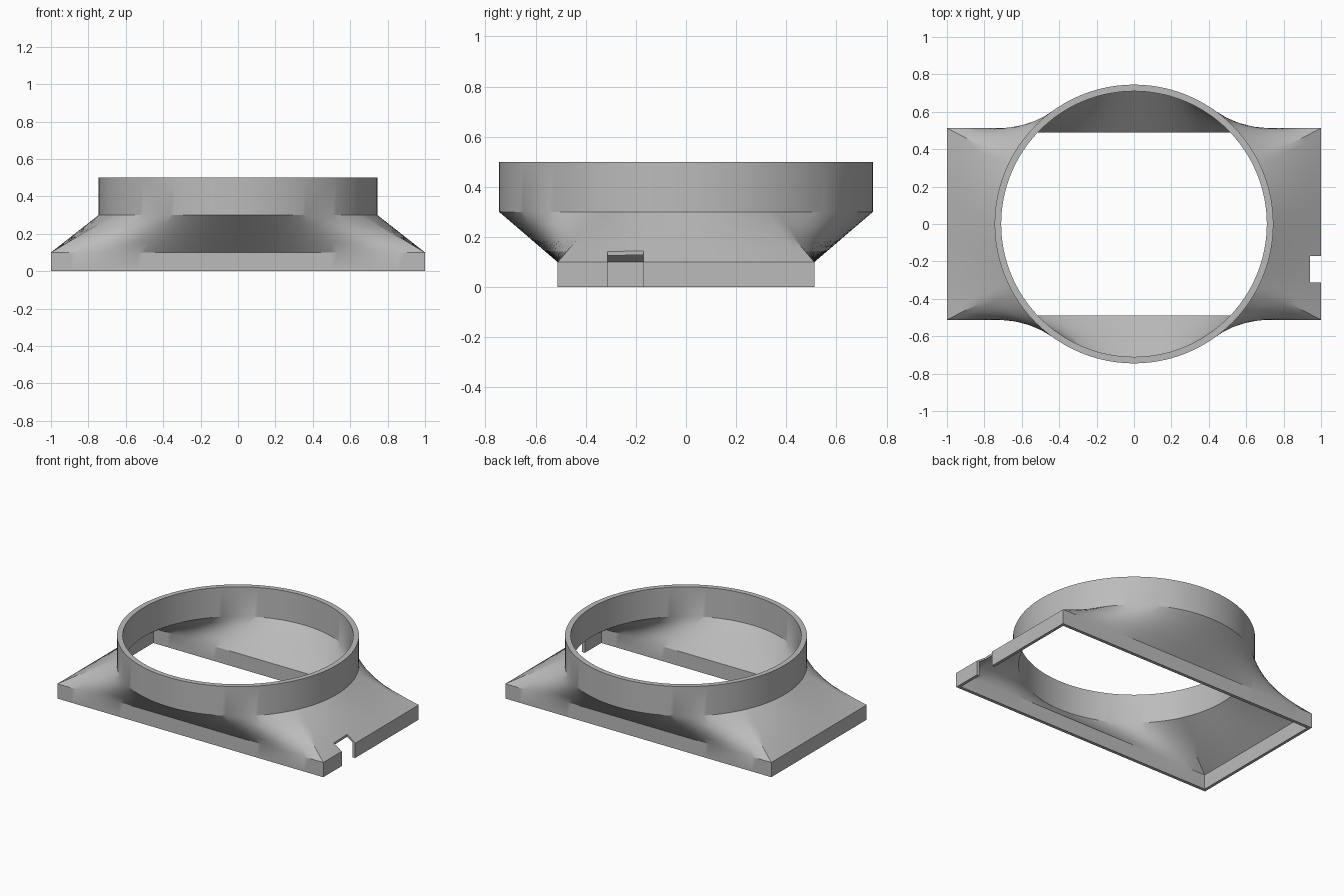
import bpy
import bmesh
from math import atan2, cos, sin, pi, radians

cube = bpy.data.objects.get("Cube")
if cube:
    bpy.data.objects.remove(cube, do_unlink=True)

# Plain grey plastic
grey = bpy.data.materials.new("grey plastic")
grey.use_nodes = True
colour = (0.5, 0.5, 0.5, 1)
grey.diffuse_color = colour
grey.node_tree.nodes["Principled BSDF"].inputs["Base Color"].default_value = colour

LOFT_STEPS = 4


def matched_outlines(hx, hy, radius):
    """Evenly matched points on a rectangle and on a circle."""
    a = atan2(hy, hx)
    corners = [(hx, -hy), (hx, hy), (-hx, hy), (-hx, -hy)]
    angles = [-a, a, pi - a, pi + a, 2 * pi - a]
    rect, circle = [], []
    for k in range(4):
        (x0, y0), (x1, y1) = corners[k], corners[(k + 1) % 4]
        count = 56 if k % 2 else 24
        for i in range(count):
            t = i / count
            rect.append((x0 + (x1 - x0) * t, y0 + (y1 - y0) * t))
            ang = angles[k] + (angles[k + 1] - angles[k]) * t
            circle.append((radius * cos(ang), radius * sin(ang)))
    return rect, circle


def wall_rings(hx, hy, radius):
    """Rings from the rectangular foot up to the round collar."""
    rect, circle = matched_outlines(hx, hy, radius)
    levels = [(0, 0)]
    levels += [(s / LOFT_STEPS, 0.1 + 0.2 * s / LOFT_STEPS) for s in range(LOFT_STEPS + 1)]
    levels.append((1, 0.5))
    return [[(p[0] + (q[0] - p[0]) * f, p[1] + (q[1] - p[1]) * f, z)
             for p, q in zip(rect, circle)] for f, z in levels]


# Hollow rectangle-to-round duct: outer wall up, inner wall back down
bm = bmesh.new()
rings = wall_rings(1, 0.512, 0.745) + wall_rings(0.98, 0.49, 0.71)[::-1]
rings = [[bm.verts.new(co) for co in ring] for ring in rings]
for low, high in zip(rings, rings[1:] + rings[:1]):
    for i in range(len(low)):
        j = (i + 1) % len(low)
        bm.faces.new((low[i], low[j], high[j], high[i]))
bmesh.ops.recalc_face_normals(bm, faces=bm.faces)
mesh = bpy.data.meshes.new("duct_adapter")
bm.to_mesh(mesh)
bm.free()
mesh.materials.append(grey)
duct = bpy.data.objects.new("duct_adapter", mesh)
bpy.context.collection.objects.link(duct)

# Cable notch through the left end wall
bpy.ops.mesh.primitive_cube_add(size=1, location=(1.04, -0.242, 0.1))
cutter = bpy.context.object
cutter.name = "notch_cutter"
cutter.scale = (0.2, 0.144, 0.5)
cutter.hide_render = True
cutter.data.materials.append(grey)

bpy.ops.object.select_all(action='DESELECT')
duct.select_set(True)
bpy.context.view_layer.objects.active = duct
notch = duct.modifiers.new("notch", 'BOOLEAN')
notch.operation = 'DIFFERENCE'
notch.solver = 'EXACT'
notch.object = cutter
bpy.ops.object.modifier_apply(modifier=notch.name)
bpy.data.objects.remove(cutter, do_unlink=True)

bpy.ops.object.shade_smooth_by_angle(angle=radians(25))
